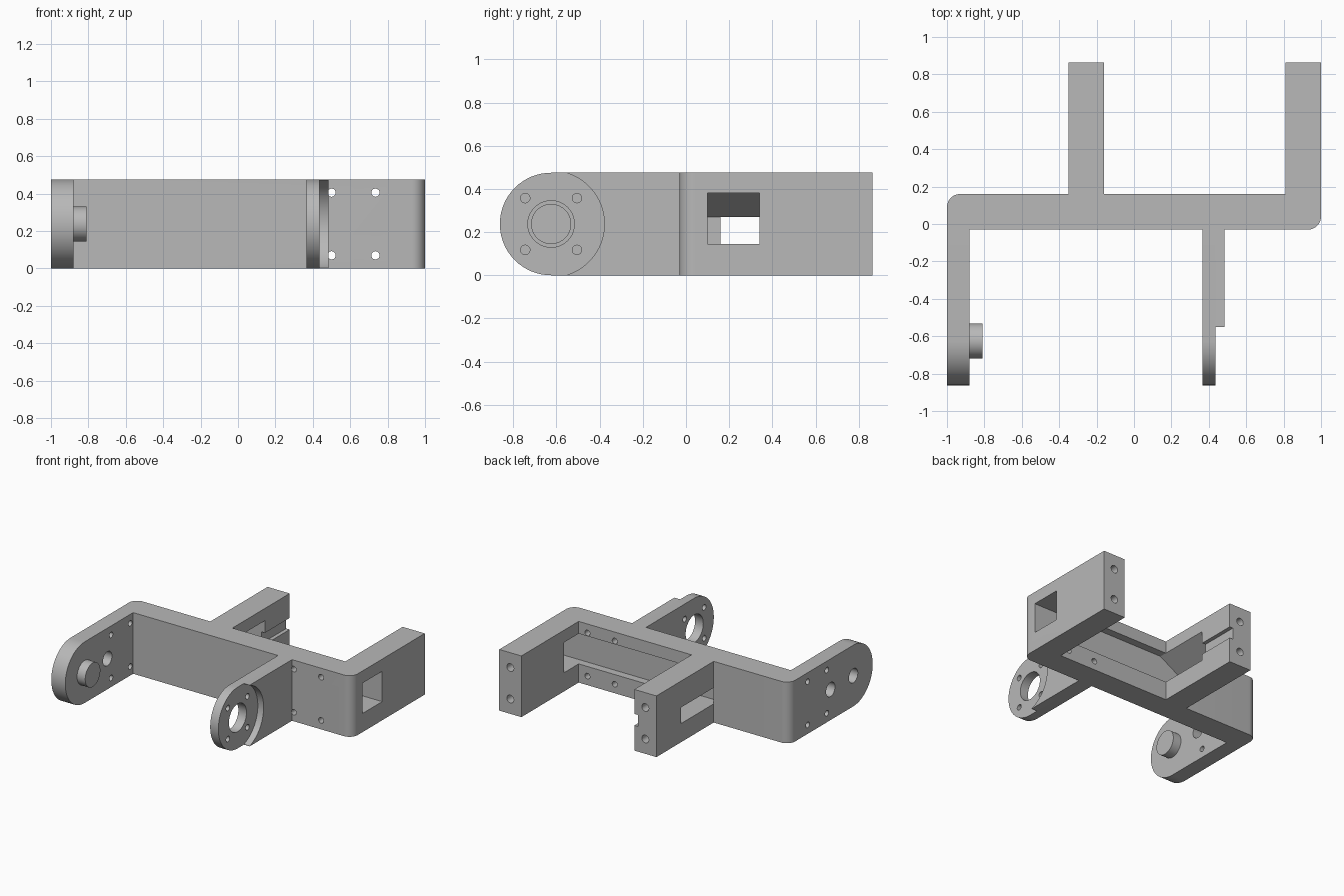
import bpy, bmesh
from math import sin, cos, pi, radians

cube = bpy.data.objects.get("Cube")
if cube:
    bpy.data.objects.remove(cube, do_unlink=True)

H = 0.475            # height of the bracket
MID = H / 2
PIVOT = -0.625       # y of the pivot axis
R_END = H / 2        # rounded arm ends
BACK, FRONT = 0.16, -0.03
END = 0.863

grey = bpy.data.materials.new("plain_grey")
grey.use_nodes = True
grey.diffuse_color = (0.48, 0.48, 0.48, 1)
grey.node_tree.nodes["Principled BSDF"].inputs["Base Color"].default_value = (0.48, 0.48, 0.48, 1)


def arc(cx, cy, r, start, stop, n=10):
    steps = [radians(start + (stop - start) * i / n) for i in range(n + 1)]
    return [(cx + r * cos(a), cy + r * sin(a)) for a in steps]


def circle(cx, cy, r, n=40):
    return arc(cx, cy, r, 0, 360, n)[:-1]


def prism(name, profile, axis, a, b):
    """Extrude a flat profile along an axis from a to b."""
    place = {"x": lambda u, v, w: (w, u, v),
             "y": lambda u, v, w: (u, w, v),
             "z": lambda u, v, w: (u, v, w)}[axis]
    bm = bmesh.new()
    low = [bm.verts.new(place(u, v, a)) for u, v in profile]
    high = [bm.verts.new(place(u, v, b)) for u, v in profile]
    bm.faces.new(low)
    bm.faces.new(high)
    for i in range(len(low)):
        j = (i + 1) % len(low)
        bm.faces.new((low[i], low[j], high[j], high[i]))
    bmesh.ops.recalc_face_normals(bm, faces=bm.faces[:])
    mesh = bpy.data.meshes.new(name)
    bm.to_mesh(mesh)
    bm.free()
    mesh.materials.append(grey)
    obj = bpy.data.objects.new(name, mesh)
    bpy.context.collection.objects.link(obj)
    return obj


def carve(obj, cutters):
    """Subtract every cutter, bake the result and drop the cutters."""
    for c in cutters:
        c.hide_render = True
        mod = obj.modifiers.new("cut", "BOOLEAN")
        mod.operation, mod.solver, mod.object = "DIFFERENCE", "EXACT", c
    deps = bpy.context.evaluated_depsgraph_get()
    mesh = bpy.data.meshes.new_from_object(obj.evaluated_get(deps))
    obj.modifiers.clear()
    obj.data = mesh
    for c in cutters:
        bpy.data.objects.remove(c, do_unlink=True)


def hole(axis, u, v, r, a, b):
    return prism("hole_cutter", circle(u, v, r, 24), axis, a, b)


# Frame: cross plate with two rear blocks and two rounded corners
r = 0.07
outline = [(-1, FRONT)]
outline += arc(1 - r, FRONT + r, r, -90, 0)
outline += [(1, END), (0.81, END), (0.81, BACK), (-0.16, BACK), (-0.16, END),
            (-0.35, END), (-0.35, BACK)]
outline += arc(-1 + r, BACK - r, r, 90, 180)
frame = prism("frame", outline, "z", 0, H)

# Pocket along the plate with a sloped ceiling inside the inner block
LOW, HIGH = 0.145, 0.38


def ceiling(x):
    return HIGH - 0.11 * (-0.16 - x) / 0.19


def pocket(x_min, x_max, y_min, y_max):
    profile = [(x_min, LOW), (x_max, LOW), (x_max, HIGH), (-0.16, HIGH),
               (x_min, ceiling(x_min))]
    return prism("pocket_cutter", profile, "y", y_min, y_max)


cutters = [pocket(-0.35, 1.1, 0.10, 0.34), pocket(-0.42, 0.1, BACK + 0.001, 0.56)]
# remaining plate recess and the cable groove
groove = [(-0.19, 0.195), (0, 0.195), (0, 0.285), (-0.19, 0.285)]
cutters.append(prism("groove_cutter", groove, "y", 0.5, 1))
# screw holes through the plate and into the block ends
for x in (0.5, 0.735):
    for z in (0.07, 0.405):
        cutters.append(hole("y", x, z, 0.022, -0.1, 0.3))
for x in (-0.255, 0.905):
    for z in (0.115, 0.36):
        cutters.append(hole("y", x, z, 0.03, 0.65, 1))
carve(frame, cutters)


# Front arms with rounded ends
def arm_profile():
    return [(FRONT, 0), (FRONT, H)] + arc(PIVOT, MID, R_END, 90, 270, 32)


peg_arm = prism("peg_arm", arm_profile(), "x", -1, -0.88)
cutters = [hole("x", -0.345, MID, 0.055, -1.1, -0.8),
           hole("x", PIVOT, MID, 0.055, -1.1, -0.9)]
for y in (-0.065, -0.30):
    for z in (0.07, 0.405):
        cutters.append(hole("x", y, z, 0.022, -1.1, -0.8))
carve(peg_arm, cutters)
peg = prism("pivot_peg", circle(PIVOT, MID, 0.093), "x", -0.885, -0.81)

ring_arm = prism("ring_arm", arm_profile(), "x", 0.365, 0.435)
cutters = [prism("bore_cutter", circle(PIVOT, MID, 0.108), "x", 0.3, 0.5)]
for y in (-0.12, 0.12):
    for z in (-0.12, 0.12):
        cutters.append(hole("x", PIVOT + y, MID + z, 0.022, 0.3, 0.5))
carve(ring_arm, cutters)

# Thicker web beside the ring arm, scooped around the pivot
web = prism("arm_web", [(-0.55, 0), (FRONT, 0), (FRONT, H), (-0.55, H)], "x", 0.435, 0.485)
carve(web, [prism("scoop_cutter", circle(PIVOT, MID, 0.247, 72), "x", 0.4, 0.6)])

# Smooth the round surfaces, keep the machined edges crisp
bpy.ops.object.select_all(action="DESELECT")
for obj in (frame, peg_arm, peg, ring_arm, web):
    obj.select_set(True)
bpy.context.view_layer.objects.active = frame
bpy.ops.object.shade_smooth_by_angle(angle=radians(30))
